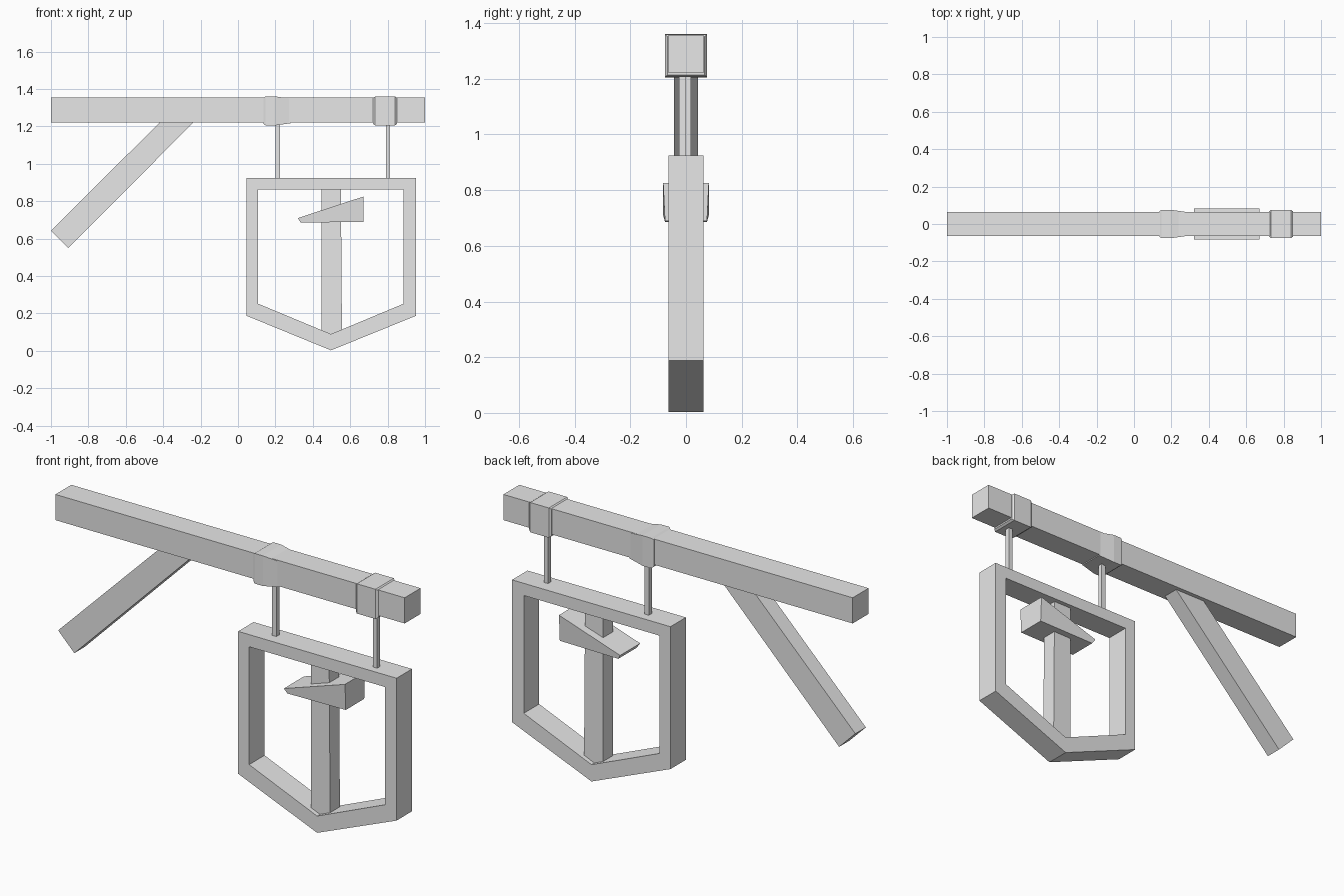
import bpy
import bmesh

cube = bpy.data.objects.get("Cube")
if cube:
    bpy.data.objects.remove(cube, do_unlink=True)

grey = bpy.data.materials.new("plain_grey")
grey.use_nodes = True
grey.diffuse_color = (0.8, 0.8, 0.8, 1)
grey.node_tree.nodes["Principled BSDF"].inputs["Base Color"].default_value = (0.8, 0.8, 0.8, 1)


def loft(name, rings, closed=False):
    """Join equal rings of points with quads; cap the ends unless closed."""
    bm = bmesh.new()
    loops = [[bm.verts.new(p) for p in ring] for ring in rings]
    pairs = list(zip(loops, loops[1:]))
    if closed:
        pairs.append((loops[-1], loops[0]))
    else:
        bm.faces.new(loops[0])
        bm.faces.new(loops[-1])
    for a, b in pairs:
        for i in range(len(a)):
            j = (i + 1) % len(a)
            bm.faces.new((a[i], a[j], b[j], b[i]))
    bmesh.ops.recalc_face_normals(bm, faces=bm.faces)
    mesh = bpy.data.meshes.new(name)
    bm.to_mesh(mesh)
    bm.free()
    mesh.materials.append(grey)
    obj = bpy.data.objects.new(name, mesh)
    bpy.context.collection.objects.link(obj)
    return obj


def prism(name, profile, half, y=0):
    """Extrude an (x, z) profile along y."""
    return loft(name, [[(x, y + s * half, z) for x, z in profile] for s in (-1, 1)])


def box(name, x0, x1, z0, z1, half, y=0):
    return prism(name, [(x0, z0), (x1, z0), (x1, z1), (x0, z1)], half, y)


def collar(name, sections):
    """Square band around the beam from (x, half width) sections."""
    rings = [[(x, sy * h, 1.283 + sz * (h + 0.002))
              for sy, sz in ((-1, -1), (1, -1), (1, 1), (-1, 1))]
             for x, h in sections]
    return loft(name, rings)


# Beam and diagonal brace
box("beam", -1, 1, 1.222, 1.355, 0.065)
prism("brace", [(-1, 0.643), (-0.907, 0.55), (-0.235, 1.225), (-0.415, 1.225)], 0.043)

# Collars: one tapers into the beam, one is bevelled at both ends
collar("inner_collar", [(0.136, 0.068), (0.148, 0.076), (0.195, 0.076), (0.28, 0.064)])
collar("outer_collar", [(0.722, 0.067), (0.733, 0.075), (0.84, 0.075), (0.851, 0.067)])

# Hanging rods
for name, x, y in (("inner_rod", 0.213, 0.005), ("outer_rod", 0.802, -0.012)):
    box(name, x - 0.012, x + 0.012, 0.91, 1.23, 0.0125, y)

# Pointed sign frame
outer = [(0.045, 0.925), (0.952, 0.925), (0.952, 0.188), (0.497, 0.003), (0.045, 0.188)]
inner = [(0.108, 0.862), (0.885, 0.862), (0.885, 0.252), (0.497, 0.09), (0.108, 0.252)]
loft("sign_frame", [[(x, y, z) for x, z in shape] for shape, y in
                    ((outer, -0.063), (outer, 0.063), (inner, 0.063), (inner, -0.063))],
     closed=True)

# Hammer emblem: handle and wedge head, narrower underneath
prism("hammer_handle", [(0.447, 0.08), (0.556, 0.08), (0.55, 0.88), (0.447, 0.88)], 0.04)
head = prism("hammer_head", [(0.32, 0.71), (0.335, 0.686), (0.67, 0.69), (0.67, 0.825)], 0.082)
for v in head.data.vertices:
    if v.co.z < 0.7:
        v.co.y *= 0.92
